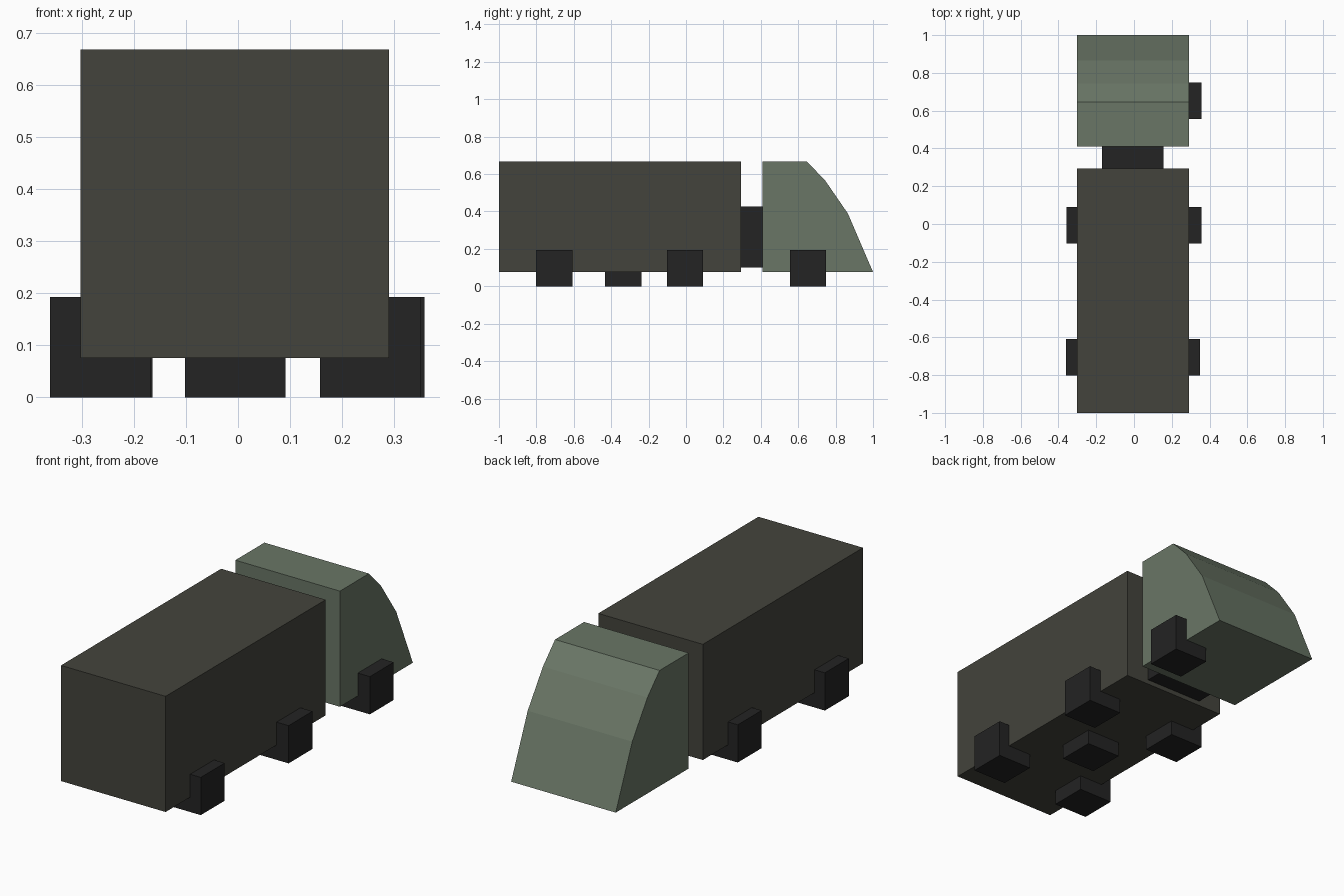
import bpy
import bmesh
from mathutils import Vector

cube = bpy.data.objects.get("Cube")
if cube:
    bpy.data.objects.remove(cube, do_unlink=True)


def material(name, rgb):
    mat = bpy.data.materials.new(name)
    mat.use_nodes = True
    color = (*rgb, 1.0)
    mat.diffuse_color = color
    shader = mat.node_tree.nodes["Principled BSDF"]
    shader.inputs["Base Color"].default_value = color
    shader.inputs["Roughness"].default_value = 0.8
    return mat


def extrude_profile(name, profile, x0, x1, mat):
    """Extrude a closed (y, z) side profile from x0 to x1."""
    bm = bmesh.new()
    face = bm.faces.new([bm.verts.new((x0, y, z)) for y, z in profile])
    result = bmesh.ops.extrude_face_region(bm, geom=[face])
    moved = [v for v in result["geom"] if isinstance(v, bmesh.types.BMVert)]
    bmesh.ops.translate(bm, verts=moved, vec=Vector((x1 - x0, 0, 0)))
    # keep the solid closed at the starting side
    bmesh.ops.holes_fill(bm, edges=bm.edges[:])
    bmesh.ops.recalc_face_normals(bm, faces=bm.faces[:])
    mesh = bpy.data.meshes.new(name)
    bm.to_mesh(mesh)
    bm.free()
    mesh.materials.append(mat)
    obj = bpy.data.objects.new(name, mesh)
    bpy.context.collection.objects.link(obj)
    return obj


def box(name, xs, ys, zs, mat):
    profile = [(ys[0], zs[0]), (ys[1], zs[0]), (ys[1], zs[1]), (ys[0], zs[1])]
    return extrude_profile(name, profile, xs[0], xs[1], mat)


cargo_paint = material("dark olive grey", (0.057, 0.057, 0.045))
cab_paint = material("sage green", (0.143, 0.182, 0.133))
rubber = material("near black", (0.017, 0.017, 0.017))

LEFT, RIGHT = -0.302, 0.29
BASE, ROOF = 0.076, 0.668

# Cargo box
box("cargo_box", (LEFT, RIGHT), (-1.0, 0.295), (BASE, ROOF), cargo_paint)

# Cab with faceted sloping nose
cab_profile = [(0.41, BASE), (1.0, BASE), (0.866, 0.388),
               (0.743, 0.567), (0.645, ROOF), (0.41, ROOF)]
extrude_profile("cab", cab_profile, LEFT, RIGHT, cab_paint)

# Coupling block between cab and cargo box
box("coupling", (-0.17, 0.157), (0.19, 0.515), (0.1, 0.426), rubber)

# Block wheels, including the spare under the floor
SIZE = 0.193
wheels = {
    "rear_wheel_a": (0.157, -0.801),
    "rear_wheel_b": (-0.361, -0.801),
    "middle_wheel_a": (0.165, -0.102),
    "middle_wheel_b": (-0.357, -0.102),
    "cab_wheel": (0.165, 0.555),
    "spare_wheel": (-0.102, -0.432),
}
for name, (x, y) in wheels.items():
    box(name, (x, x + SIZE), (y, y + SIZE), (0, SIZE), rubber)
